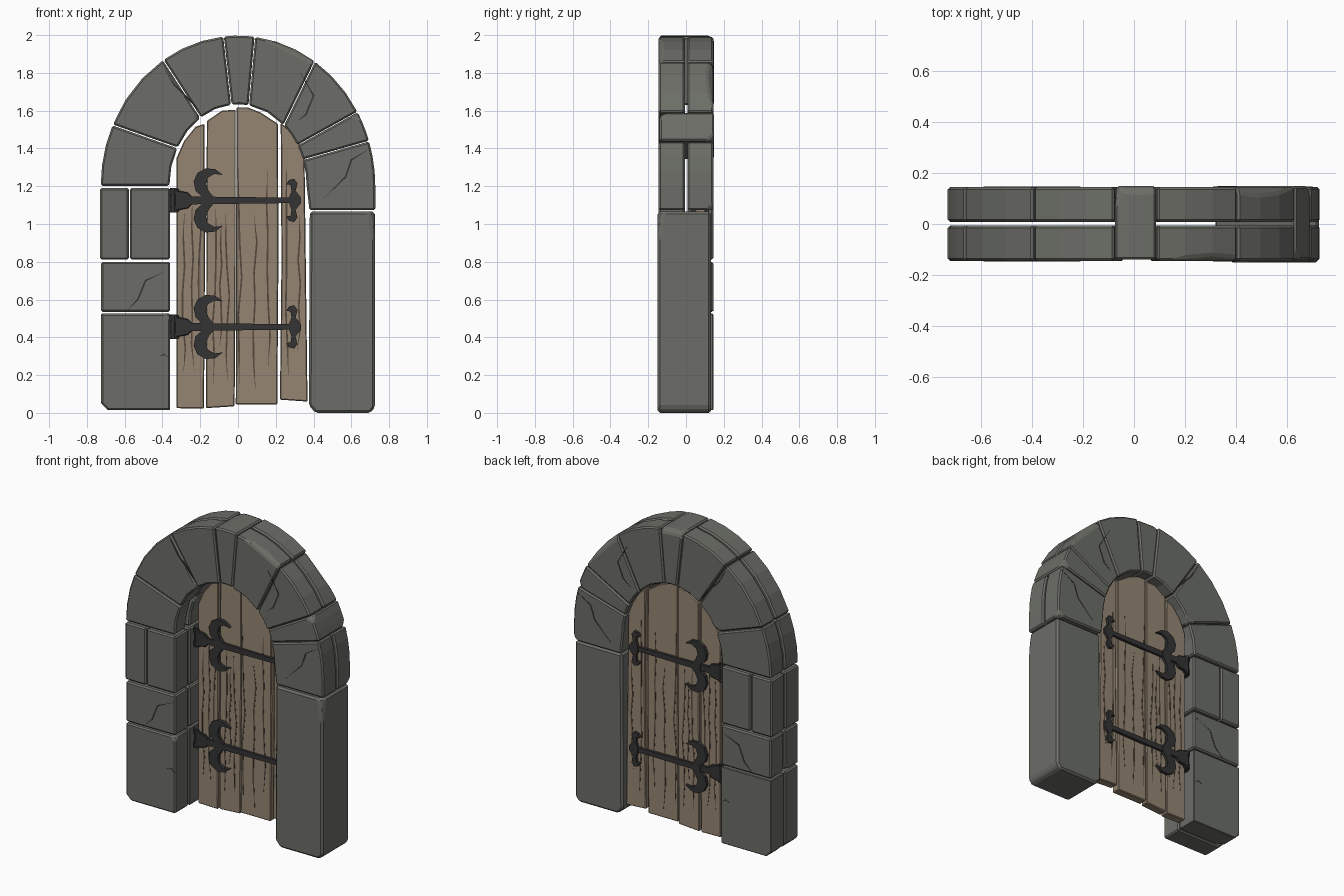
import bpy, bmesh, math, random
from mathutils import Vector

if "Cube" in bpy.data.objects:
    bpy.data.objects.remove(bpy.data.objects["Cube"])

random.seed(4)


def material(name, r, g, b):
    m = bpy.data.materials.new(name)
    m.diffuse_color = (r, g, b, 1)
    m.use_nodes = True
    m.node_tree.nodes["Principled BSDF"].inputs["Base Color"].default_value = m.diffuse_color
    return m


STONE = material("stone", 0.15, 0.155, 0.135)
CRACK = material("crack", 0.035, 0.035, 0.03)
WOOD = material("wood", 0.30, 0.235, 0.17)
GRAIN = material("grain", 0.09, 0.065, 0.045)
IRON = material("iron", 0.035, 0.033, 0.033)


def prism(name, outline, y0, y1, mat, bevel=0.0, chips=0):
    """Extrude an x-z outline from y0 to y1, optionally knocking corners off."""
    bm = bmesh.new()
    a = [bm.verts.new((x, y0, z)) for x, z in outline]
    b = [bm.verts.new((x, y1, z)) for x, z in outline]
    bm.faces.new(a)
    bm.faces.new(b[::-1])
    n = len(a)
    for i in range(n):
        bm.faces.new((a[i], b[i], b[(i + 1) % n], a[(i + 1) % n]))
    bmesh.ops.recalc_face_normals(bm, faces=bm.faces)
    for _ in range(chips):
        bm.normal_update()
        bm.verts.ensure_lookup_table()
        v = random.choice(bm.verts[:])
        no = v.normal.copy()
        cut = bmesh.ops.bisect_plane(
            bm, geom=bm.verts[:] + bm.edges[:] + bm.faces[:],
            plane_co=v.co - no * random.uniform(0.014, 0.024), plane_no=no, clear_outer=True)
        edges = [e for e in cut["geom_cut"] if isinstance(e, bmesh.types.BMEdge)]
        bmesh.ops.holes_fill(bm, edges=edges, sides=0)
        bmesh.ops.recalc_face_normals(bm, faces=bm.faces)
    me = bpy.data.meshes.new(name)
    bm.to_mesh(me)
    bm.free()
    me.materials.append(mat)
    ob = bpy.data.objects.new(name, me)
    bpy.context.collection.objects.link(ob)
    if bevel:
        mod = ob.modifiers.new("worn_edges", "BEVEL")
        mod.width = bevel
        mod.segments = 1
        mod.limit_method = "ANGLE"
        mod.angle_limit = math.radians(35)
    return ob


def stone(name, outline, through=False):
    """One full-depth stone, or a front and back pair with a joint between."""
    if through:
        prism(name, outline, -0.14, 0.148, STONE, 0.009, 2)
    else:
        prism(name + "_front", outline, -0.145, -0.006, STONE, 0.009, 1)
        prism(name + "_back", outline, 0.008, 0.145, STONE, 0.009, 1)


def ribbon(name, path, width, y0, y1, mat):
    """Thin dark sliver tapering to points, for cracks and wood grain."""
    left, right = [], []
    for i in range(1, len(path) - 1):
        p = Vector(path[i])
        d = (Vector(path[i + 1]) - Vector(path[i - 1])).normalized()
        off = Vector((-d.y, d.x)) * width / 2
        left.append(tuple(p + off))
        right.append(tuple(p - off))
    prism(name, [path[0]] + left + [path[-1]] + right[::-1], y0, y1, mat)


def rect(x0, x1, z0, z1):
    return [(x0, z0), (x1, z0), (x1, z1), (x0, z1)]


def ellipse(rx, rz, deg):
    t = math.radians(deg)
    return (rx * math.cos(t), 1.2 + rz * math.sin(t))


# Side pillars
prism("tall_pillar_block", [(0.41, 0), (0.70, 0), (0.725, 0.03), (0.725, 1.065),
                            (0.38, 1.065), (0.375, 0.04)], -0.15, 0.132, STONE, 0.012, 2)
stone("pillar_foot", [(-0.69, 0.015), (-0.36, 0.015), (-0.36, 0.525),
                      (-0.725, 0.525), (-0.725, 0.05)])
stone("pillar_middle", rect(-0.725, -0.36, 0.535, 0.80))
stone("pillar_outer", rect(-0.73, -0.578, 0.812, 1.19))
stone("pillar_inner", rect(-0.572, -0.36, 0.812, 1.19))

# Arch ring: wedge stones between (outer angle, inner angle) joints
joints = [(180, 180), (156, 152), (123, 123), (96, 95.5), (83, 81),
          (56, 48), (29.5, 30), (17.5, 19), (0, 0)]
names = ["left_springer", "left_haunch", "left_crown", "keystone",
         "right_crown", "right_haunch", "right_wedge", "right_springer"]
for name, (o0, i0), (o1, i1) in zip(names, joints, joints[1:]):
    outer = [ellipse(0.73, 0.80, o0 + (o1 - o0) * k / 3) for k in range(4)]
    inner = [ellipse(0.36, 0.43, i1 + (i0 - i1) * k / 2) for k in range(3)]
    pts = outer + inner
    if name == "right_springer":
        pts = outer + [(0.73, 1.07), (0.375, 1.07)] + inner
    cx = sum(p[0] for p in pts) / len(pts)
    cz = sum(p[1] for p in pts) / len(pts)
    pts = [(cx + (x - cx) * 0.982, cz + (z - cz) * 0.982) for x, z in pts]
    stone("arch_" + name, pts, name in ("keystone", "right_wedge"))

# Cracks in the stone, on both faces
cracks = [
    [(-0.38, 0.75), (-0.49, 0.70), (-0.53, 0.60), (-0.59, 0.54)],
    [(-0.40, 1.84), (-0.34, 1.74), (-0.26, 1.66), (-0.21, 1.60)],
    [(0.70, 1.40), (0.60, 1.34), (0.57, 1.25), (0.45, 1.13)],
    [(0.32, 1.82), (0.40, 1.68), (0.36, 1.58), (0.31, 1.54)],
    [(-0.42, 0.30), (-0.39, 0.31), (-0.365, 0.29)],
]
for path in cracks:
    ribbon("stone_crack_front", path, 0.009, -0.1465, -0.135, CRACK)
    ribbon("stone_crack_back", path, 0.009, 0.135, 0.1465, CRACK)

# Door planks
planks = [
    [(-0.325, 0.025), (-0.18, 0.022), (-0.175, 0.8), (-0.178, 1.53),
     (-0.225, 1.515), (-0.285, 1.44), (-0.325, 1.35)],
    [(-0.17, 0.025), (-0.018, 0.035), (-0.012, 0.8), (-0.012, 1.605), (-0.085, 1.60), (-0.165, 1.545)],
    [(-0.012, 0.045), (0.208, 0.045), (0.214, 0.8), (0.212, 1.53), (0.12, 1.59), (0.05, 1.618), (-0.008, 1.618)],
    [(0.222, 0.07), (0.368, 0.06), (0.352, 1.36), (0.30, 1.48), (0.226, 1.535), (0.23, 0.8)],
]
grain_x = [(-0.285, -0.24, -0.20), (-0.125, -0.095, -0.055), (0.01, 0.09, 0.16), (0.262, 0.32)]
for k, (outline, xs) in enumerate(zip(planks, grain_x)):
    y = 0.004 * (k % 2)
    prism(f"door_plank_{k + 1}", outline, 0.044 + y, 0.100 + y, WOOD, 0.005)
    for x in xs:
        z0 = random.uniform(0.09, 0.35)
        z1 = random.uniform(1.0, 1.38)
        path = [(x + random.uniform(-0.010, 0.010), z0 + (z1 - z0) * i / 6) for i in range(7)]
        ribbon("wood_grain", path, 0.009, 0.0425 + y, 0.1015 + y, GRAIN)

# Iron hinges: horned strap on each face, joined at a knuckle on the pillar
crescent = [(-0.19, 0.02), (-0.225, 0.05), (-0.235, 0.10), (-0.215, 0.145), (-0.17, 0.17),
            (-0.12, 0.165), (-0.08, 0.135), (-0.125, 0.14), (-0.16, 0.12), (-0.17, 0.085),
            (-0.155, 0.05), (-0.13, 0.018)]
finial = [(0.27, 0.014), (0.283, 0.05), (0.278, 0.082), (0.255, 0.085), (0.27, 0.108),
          (0.297, 0.115), (0.315, 0.09), (0.305, 0.05), (0.333, 0.015)]


def mirrored(half, zc):
    return [(x, zc + z) for x, z in half] + [(x, zc - z) for x, z in half[::-1]]


for tag, zc in (("upper", 1.125), ("lower", 0.455)):
    for side, y0, y1 in (("front", 0.026, 0.05), ("back", 0.096, 0.122)):
        prism(f"{tag}_hinge_strap_{side}", mirrored([(-0.26, 0.021), (0.31, 0.014)], zc),
              y0 + 0.003, y1 - 0.003, IRON)
        prism(f"{tag}_hinge_crescent_{side}", mirrored(crescent, zc), y0, y1, IRON)
        prism(f"{tag}_hinge_finial_{side}", mirrored(finial, zc), y0, y1, IRON)
    prism(f"{tag}_hinge_plate", mirrored([(-0.335, 0.055), (-0.265, 0.042), (-0.245, 0.022)], zc),
          0.03, 0.118, IRON, 0.004)
    for dz, depth, r in ((0, 0.13, 0.040), (-0.045, 0.03, 0.046), (0.045, 0.03, 0.046)):
        bpy.ops.mesh.primitive_cylinder_add(vertices=12, radius=r, depth=depth,
                                            location=(-0.335, 0.074, zc + dz))
        pin = bpy.context.object
        pin.name = f"{tag}_hinge_knuckle"
        pin.scale = (0.65, 1, 1)
        pin.data.materials.append(IRON)
        bpy.ops.object.shade_smooth_by_angle()
